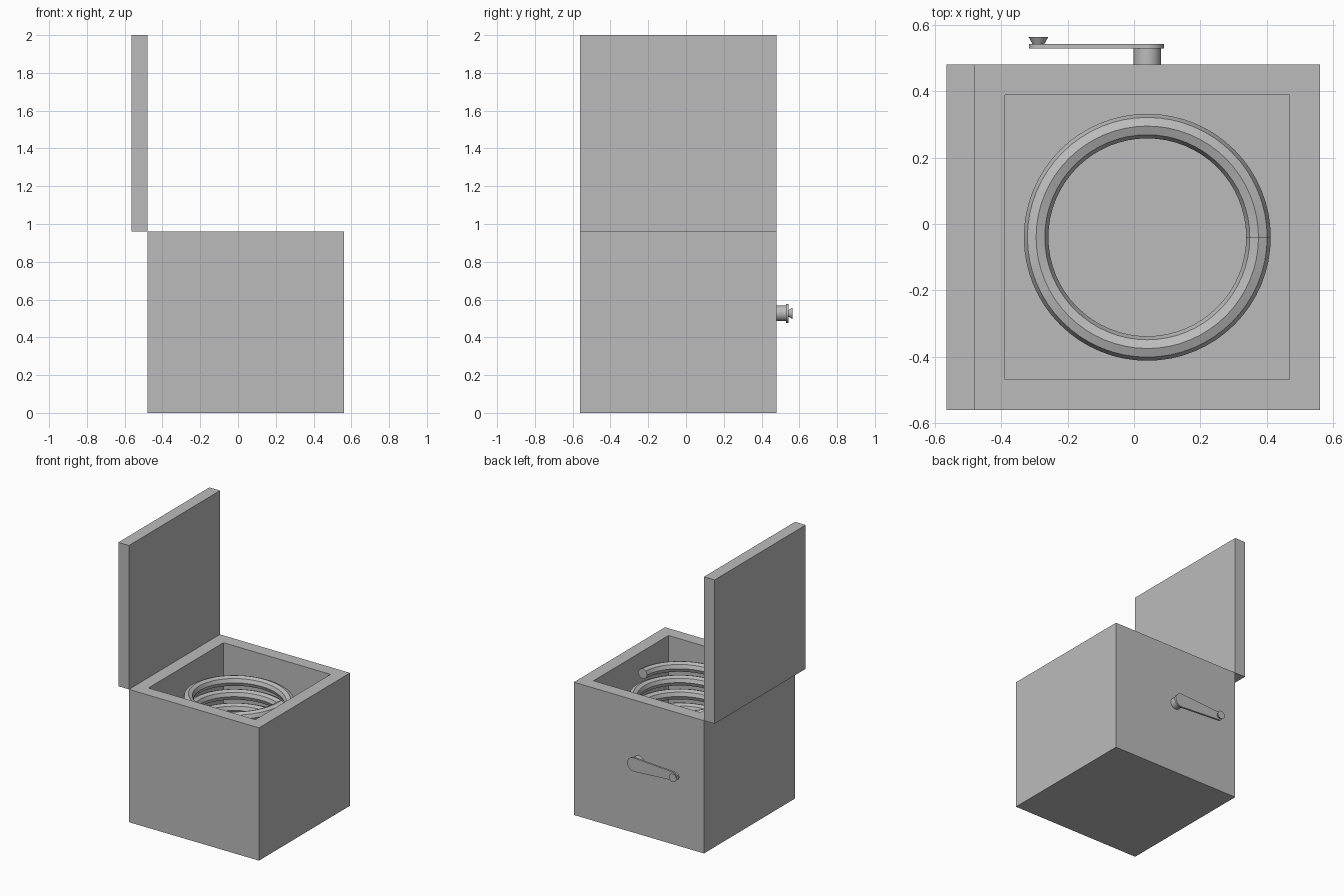
import bpy, bmesh
from math import cos, sin, tau, pi
from mathutils import Matrix, Vector

if "Cube" in bpy.data.objects:
    bpy.data.objects.remove(bpy.data.objects["Cube"], do_unlink=True)

grey = bpy.data.materials.new("plain grey")
grey.use_nodes = True
colour = (0.5, 0.5, 0.5, 1)
grey.diffuse_color = colour
grey.node_tree.nodes["Principled BSDF"].inputs["Base Color"].default_value = colour


def finish(name, bm, smooth=False):
    bmesh.ops.recalc_face_normals(bm, faces=bm.faces)
    mesh = bpy.data.meshes.new(name)
    bm.to_mesh(mesh)
    bm.free()
    mesh.materials.append(grey)
    obj = bpy.data.objects.new(name, mesh)
    bpy.context.collection.objects.link(obj)
    if smooth:
        bpy.ops.object.select_all(action='DESELECT')
        obj.select_set(True)
        bpy.context.view_layer.objects.active = obj
        bpy.ops.object.shade_smooth_by_angle(angle=pi / 6)
    return obj


def block(low, high):
    bm = bmesh.new()
    low, high = Vector(low), Vector(high)
    bmesh.ops.create_cube(bm, size=1)
    bmesh.ops.scale(bm, vec=high - low, verts=bm.verts)
    bmesh.ops.translate(bm, vec=(low + high) / 2, verts=bm.verts)
    return bm


def peg(name, x, y0, y1, r0, r1):
    """Round peg pointing along +y at the crank height."""
    bm = bmesh.new()
    place = Matrix.Translation((x, (y0 + y1) / 2, CRANK_Z)) @ Matrix.Rotation(-pi / 2, 4, 'X')
    bmesh.ops.create_cone(bm, cap_ends=True, segments=32, radius1=r0, radius2=r1,
                          depth=y1 - y0, matrix=place)
    finish(name, bm, True)


# Box with an open cavity
WALL, TOP = 0.13, 0.96
bm = block((-0.48, -0.56, 0), (0.56, 0.48, TOP))
top = max(bm.faces, key=lambda f: f.calc_center_median().z)
bmesh.ops.inset_region(bm, faces=[top], thickness=WALL)
pit = bmesh.ops.extrude_face_region(bm, geom=[top])
bmesh.ops.translate(bm, vec=(0, 0, WALL - TOP),
                    verts=[v for v in pit["geom"] if isinstance(v, bmesh.types.BMVert)])
if top.is_valid:
    bmesh.ops.delete(bm, geom=[top], context='FACES_ONLY')
finish("box", bm)

# Open lid standing on the hinge edge
finish("lid", block((-0.565, -0.56, TOP), (-0.48, 0.48, 2)))

# Coil spring with an eight-sided wire
TURNS, STEPS, SIDES = 7, 64, 8
COIL_R, WIRE_R, PITCH, END_Z = 0.335, 0.037, 0.1, 0.873
bm = bmesh.new()
rings = []
for i in range(TURNS * STEPS + 1):
    t = tau * i / STEPS
    z = END_Z - PITCH * (TURNS - i / STEPS)
    ring = []
    for k in range(SIDES):
        a = tau * k / SIDES
        r = COIL_R + WIRE_R * cos(a)
        ring.append(bm.verts.new((0.04 + r * cos(t), -0.04 + r * sin(t), z + WIRE_R * sin(a))))
    rings.append(ring)
for a, b in zip(rings, rings[1:]):
    for k in range(SIDES):
        n = (k + 1) % SIDES
        bm.faces.new((a[k], a[n], b[n], b[k]))
bm.faces.new(rings[0])
bm.faces.new(rings[-1])
finish("spring", bm, True)

# Crank on the back: hub, tapered arm and flared knob
CRANK_Z, HUB_X, KNOB_X = 0.527, 0.04, -0.288
peg("crank_hub", HUB_X, 0.47, 0.53, 0.041, 0.041)
bm = bmesh.new()
outline = []
for x, radius, start in ((HUB_X, 0.05, -pi / 2), (KNOB_X, 0.029, pi / 2)):
    for k in range(17):
        a = start + pi * k / 16
        outline.append(bm.verts.new((x + radius * cos(a), 0.529, CRANK_Z + radius * sin(a))))
face = bm.faces.new(outline)
arm = bmesh.ops.extrude_face_region(bm, geom=[face], use_keep_orig=True)
bmesh.ops.translate(bm, vec=(0, 0.014, 0),
                    verts=[v for v in arm["geom"] if isinstance(v, bmesh.types.BMVert)])
finish("crank_arm", bm, True)
peg("crank_knob", KNOB_X, 0.541, 0.564, 0.017, 0.03)
